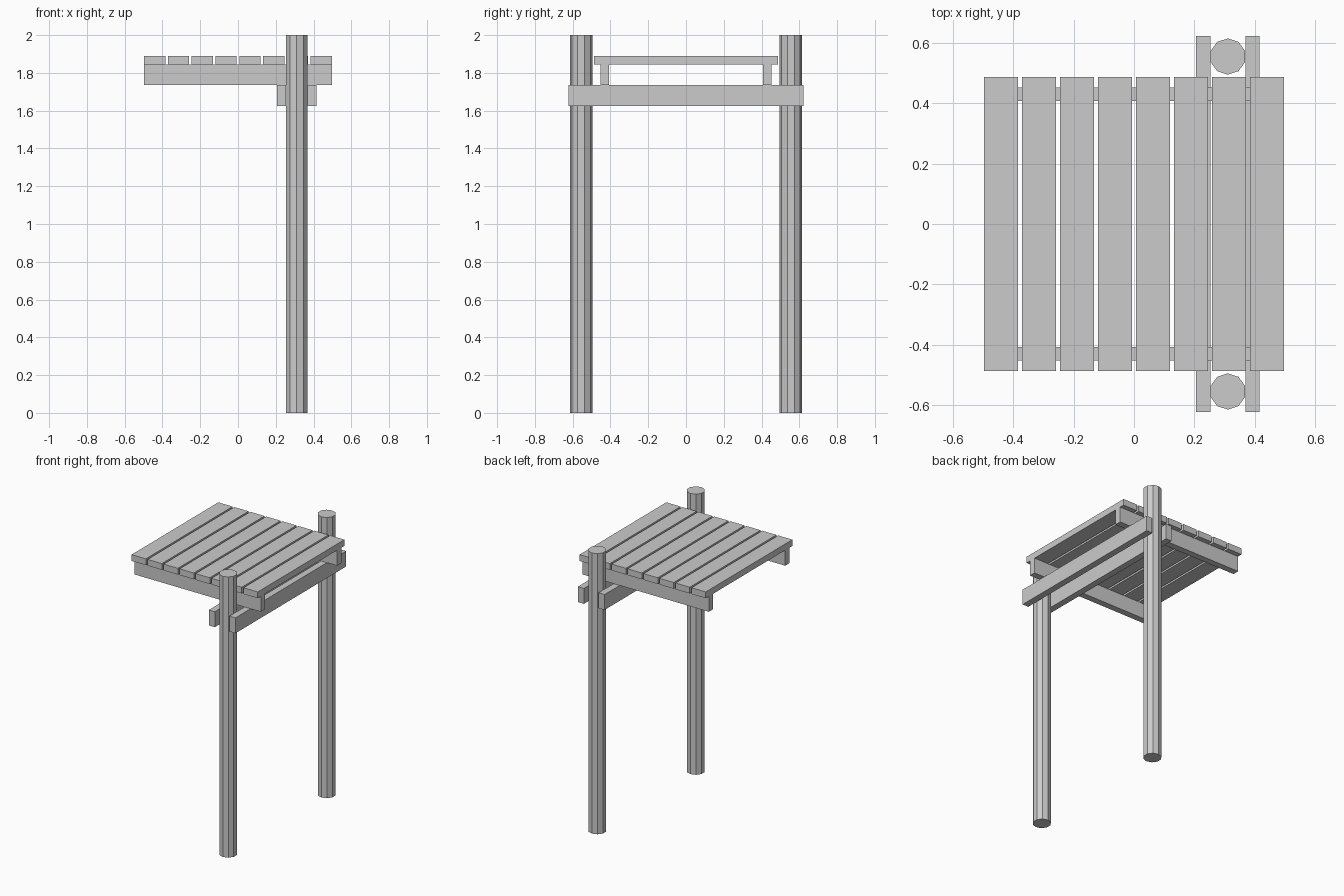
import bpy, bmesh, math

if "Cube" in bpy.data.objects:
    bpy.data.objects.remove(bpy.data.objects["Cube"])


def prism(name, outline, z0, z1):
    """Flat-shaded solid from an xy outline between two heights."""
    bm = bmesh.new()
    base = bm.faces.new([bm.verts.new((x, y, z0)) for x, y in outline])
    top = bmesh.ops.extrude_face_region(bm, geom=[base], use_keep_orig=True)["geom"]
    for v in top:
        if isinstance(v, bmesh.types.BMVert):
            v.co.z = z1
    bmesh.ops.recalc_face_normals(bm, faces=bm.faces)
    mesh = bpy.data.meshes.new(name)
    bm.to_mesh(mesh)
    bm.free()
    obj = bpy.data.objects.new(name, mesh)
    bpy.context.collection.objects.link(obj)
    return obj


def board(name, x0, x1, y0, y1, z0, z1):
    return prism(name, [(x0, y0), (x1, y0), (x1, y1), (x0, y1)], z0, z1)


POST_X, POST_Y, POST_R = 0.311, 0.555, 0.06

for side, s in (("front", -1), ("back", 1)):
    # ten-sided round posts
    ring = [(POST_X + POST_R * math.sin(i * math.tau / 10),
             s * POST_Y + POST_R * math.cos(i * math.tau / 10)) for i in range(10)]
    prism(side + "_post", ring, 0, 2)
    # joists carrying the slats
    ya, yb = sorted((s * 0.407, s * 0.453))
    board(side + "_joist", -0.497, 0.497, ya, yb, 1.735, 1.845)

# cross beams clamping the posts
for side, x0 in (("left", 0.206), ("right", 0.369)):
    board(side + "_cross_beam", x0, x0 + 0.047, -0.623, 0.623, 1.625, 1.735)

# roof slats
for i in range(8):
    cx = -0.441 + i * 0.126
    board(f"roof_slat_{i + 1}", cx - 0.056, cx + 0.056, -0.488, 0.488, 1.845, 1.89)
